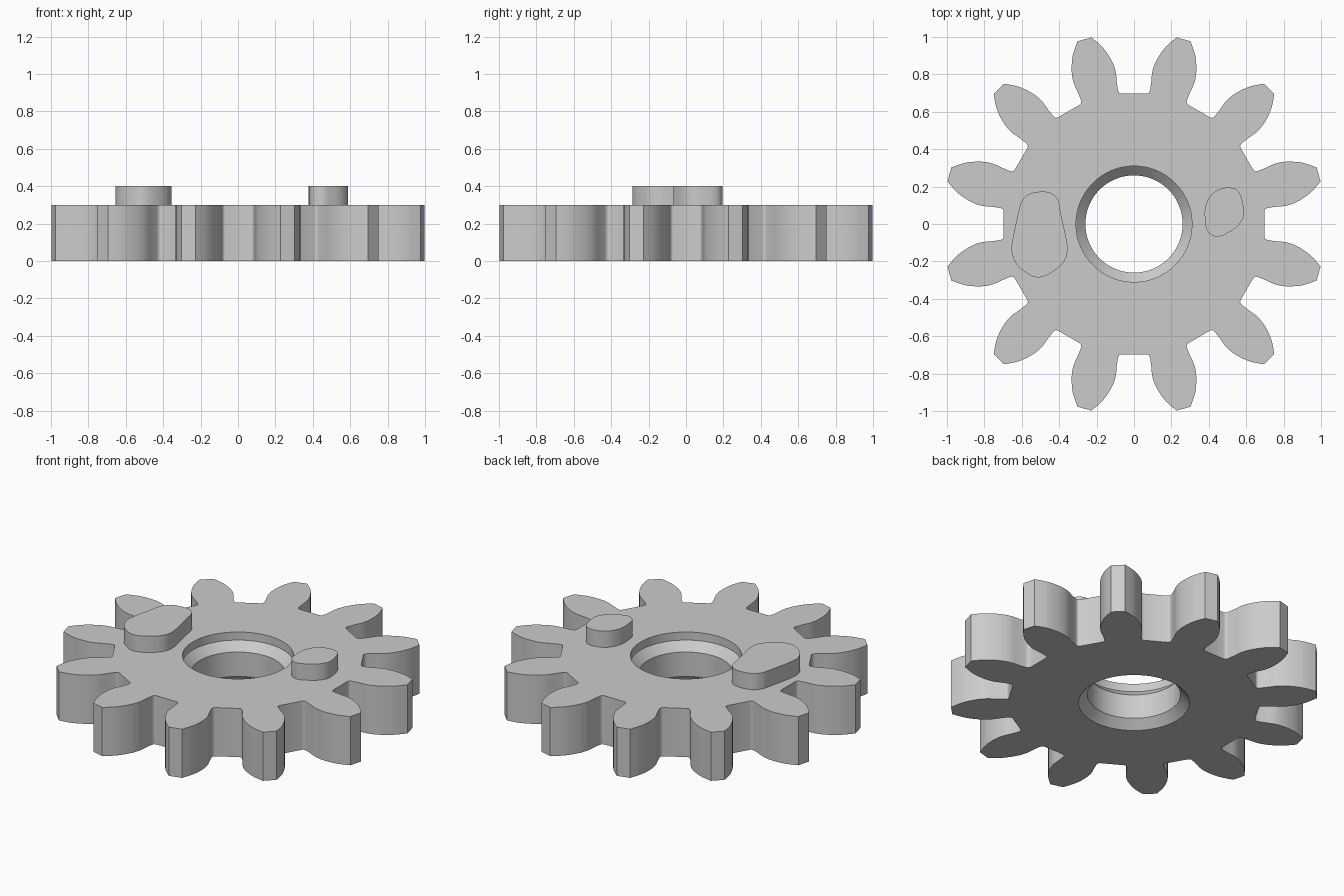
import bpy, bmesh
from math import sin, cos, pi, radians
from mathutils import Vector, Matrix

cube = bpy.data.objects.get("Cube")
if cube:
    bpy.data.objects.remove(cube)

TEETH = 12
HEIGHT = 0.3
BORE_SIDES = 64

grey = bpy.data.materials.new("plain grey")
grey.use_nodes = True
GREY = (0.6, 0.6, 0.6, 1)
grey.diffuse_color = GREY
grey.node_tree.nodes["Principled BSDF"].inputs["Base Color"].default_value = GREY


def smooth_path(points, steps, closed):
    """Catmull-Rom curve through the points."""
    pts = [Vector(p) for p in points]
    n = len(pts)
    pick = (lambda i: pts[i % n]) if closed else (lambda i: pts[max(0, min(n - 1, i))])
    out = []
    for i in range(n if closed else n - 1):
        a, b, c, d = (pick(i + k) for k in (-1, 0, 1, 2))
        for s in range(steps):
            t = s / steps
            out.append(b + 0.5 * t * (c - a + t * (2 * a - 5 * b + 4 * c - d
                                                   + t * (3 * (b - c) + d - a))))
    return out if closed else out + [pts[-1]]


def ring(bm, outline, z):
    return [bm.verts.new((p[0], p[1], z)) for p in outline]


def wall(bm, low, high):
    n = len(low)
    for i in range(n):
        j = (i + 1) % n
        bm.faces.new((low[i], low[j], high[j], high[i]))


def cap(bm, *rings):
    edges = [bm.edges.get((r[i - 1], r[i])) for r in rings for i in range(len(r))]
    bmesh.ops.triangle_fill(bm, edges=edges, use_beauty=True)


def finish(bm, name):
    bmesh.ops.recalc_face_normals(bm, faces=bm.faces)
    mesh = bpy.data.meshes.new(name)
    bm.to_mesh(mesh)
    bm.free()
    mesh.materials.append(grey)
    obj = bpy.data.objects.new(name, mesh)
    bpy.context.collection.objects.link(obj)
    bpy.ops.object.select_all(action='DESELECT')
    obj.select_set(True)
    bpy.context.view_layer.objects.active = obj
    bpy.ops.object.shade_smooth_by_angle(angle=radians(30))
    return obj


# Gear outline: one gap between teeth, mirrored and repeated around the axis
flank = smooth_path([(0.066, 0.697), (0.083, 0.707), (0.092, 0.76), (0.099, 0.82),
                     (0.123, 0.88), (0.168, 0.945), (0.227, 0.997)], 4, False)
gap = [Vector((-p.x, p.y)) for p in reversed(flank)] + flank
outline = []
for k in range(TEETH):
    turn = Matrix.Rotation(-2 * pi * k / TEETH, 2)
    outline += [turn @ p for p in gap]

# Gear body with a stepped, chamfered bore
bm = bmesh.new()
bottom, top = ring(bm, outline, 0), ring(bm, outline, HEIGHT)
wall(bm, bottom, top)
bore = []
for radius, z in ((0.31, 0), (0.26, 0.05), (0.26, 0.2), (0.31, 0.25), (0.31, HEIGHT)):
    circle = [(radius * cos(2 * pi * i / BORE_SIDES), radius * sin(2 * pi * i / BORE_SIDES))
              for i in range(BORE_SIDES)]
    bore.append(ring(bm, circle, z))
for low, high in zip(bore, bore[1:]):
    wall(bm, low, high)
cap(bm, bottom, bore[0])
cap(bm, top, bore[-1])
finish(bm, "gear_body")


# Raised rounded pads on the top face
def pad(name, points):
    bm = bmesh.new()
    shape = smooth_path(points, 4, True)
    low, high = ring(bm, shape, HEIGHT - 0.01), ring(bm, shape, HEIGHT + 0.1)
    wall(bm, low, high)
    bm.faces.new(low)
    bm.faces.new(high)
    finish(bm, name)


pad("large_pad", [(-0.615, 0.075), (-0.6, 0.12), (-0.565, 0.158), (-0.503, 0.173),
                  (-0.444, 0.166), (-0.406, 0.128), (-0.39, 0.05), (-0.36, -0.09),
                  (-0.358, -0.16), (-0.385, -0.214), (-0.444, -0.262), (-0.505, -0.285),
                  (-0.556, -0.273), (-0.62, -0.225), (-0.65, -0.165), (-0.652, -0.1)])
pad("small_pad", [(0.378, 0.07), (0.39, 0.118), (0.417, 0.16), (0.46, 0.187),
                  (0.508, 0.195), (0.55, 0.182), (0.575, 0.14), (0.588, 0.064),
                  (0.578, 0.02), (0.545, -0.02), (0.497, -0.05), (0.455, -0.067),
                  (0.412, -0.058), (0.385, -0.02)])
